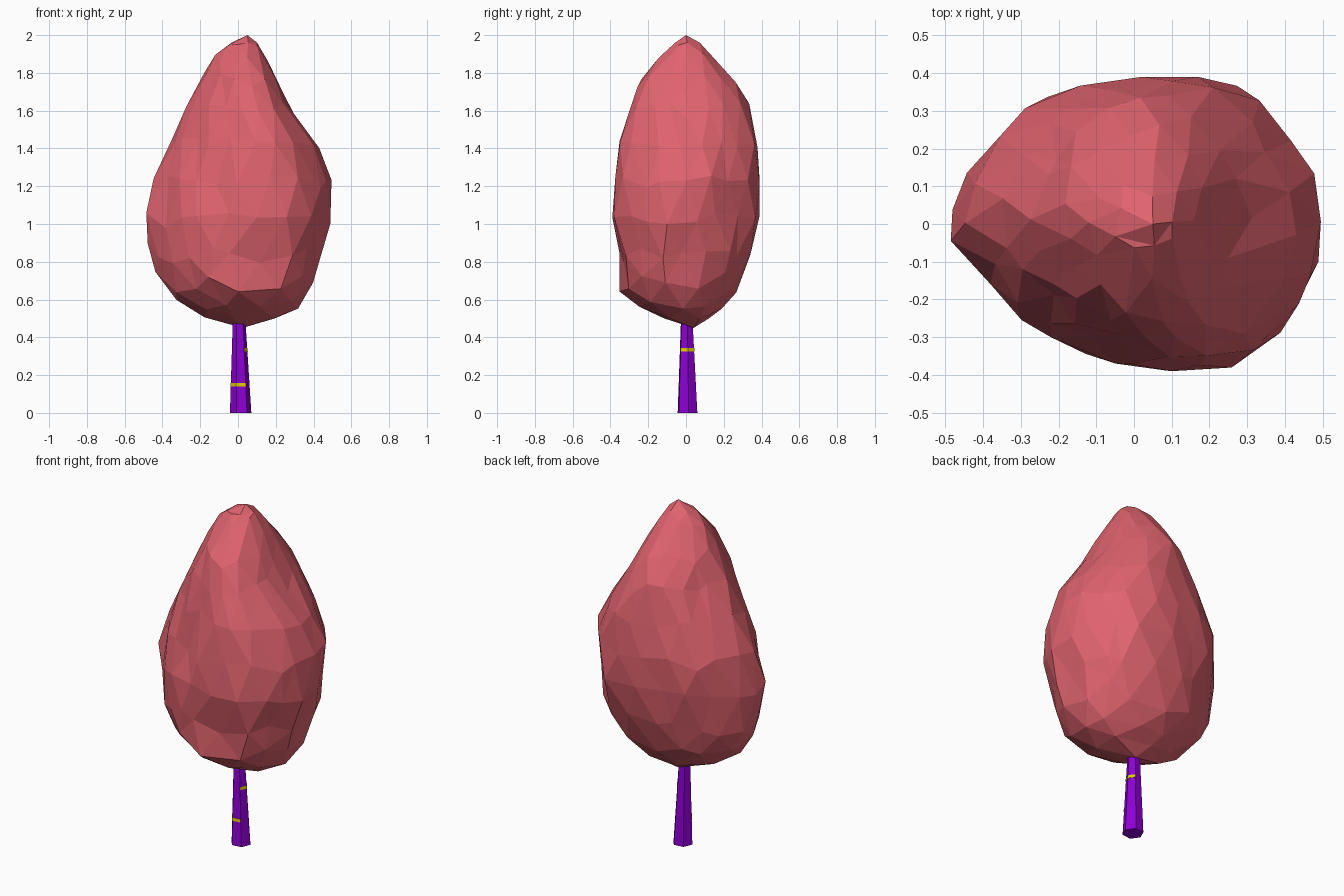
import bpy, bmesh, math, random
from mathutils import Vector

if "Cube" in bpy.data.objects:
    bpy.data.objects.remove(bpy.data.objects["Cube"])

random.seed(4)


def material(name, color):
    m = bpy.data.materials.new(name)
    m.diffuse_color = (*color, 1)
    m.use_nodes = True
    m.node_tree.nodes["Principled BSDF"].inputs["Base Color"].default_value = m.diffuse_color
    return m


def make_object(name, bm, mat):
    bmesh.ops.recalc_face_normals(bm, faces=bm.faces)
    me = bpy.data.meshes.new(name)
    bm.to_mesh(me)
    bm.free()
    me.materials.append(mat)
    ob = bpy.data.objects.new(name, me)
    bpy.context.collection.objects.link(ob)
    return ob


pink = material("foliage_pink", (0.74, 0.125, 0.155))
purple = material("trunk_purple", (0.27, 0.0, 0.66))
yellow = material("bark_yellow", (0.75, 0.62, 0.0))

# Foliage plan: radius compared with a plain ellipse, every 30 degrees from +x
plan = [1.0, 1.03, 1.1, 1.01, 0.97, 0.97, 0.98, 0.86, 0.9, 1.0, 1.09, 1.05]
# z, min x, max x, min y, max y
levels = [(0.45, -0.01, 0.06, 0.0, 0.08), (0.52, -0.22, 0.29, -0.18, 0.15),
          (0.6, -0.34, 0.36, -0.29, 0.23), (0.7, -0.44, 0.4, -0.345, 0.3),
          (0.85, -0.48, 0.45, -0.36, 0.345), (1.01, -0.5, 0.485, -0.395, 0.375),
          (1.2, -0.475, 0.5, -0.385, 0.395), (1.4, -0.38, 0.42, -0.355, 0.37),
          (1.55, -0.31, 0.32, -0.32, 0.355), (1.7, -0.23, 0.23, -0.28, 0.3),
          (1.82, -0.175, 0.18, -0.2, 0.19), (1.94, -0.09, 0.12, -0.08, 0.1),
          (2.0, 0.04, 0.06, -0.01, 0.01)]
# Hollows in the foliage (negative depth bulges): x, y, z, reach, depth
hollows = [(-0.12, -0.33, 1.2, 0.2, 0.06), (-0.08, -0.25, 1.5, 0.18, 0.06),
           (0.17, -0.33, 0.85, 0.14, 0.05), (0.05, -0.3, 0.66, 0.14, -0.05),
           (0.44, 0.02, 0.92, 0.15, 0.03), (0.2, 0.29, 1.55, 0.17, 0.04),
           (-0.2, 0.22, 1.55, 0.17, 0.04)]


def level_at(z):
    for a, b in zip(levels, levels[1:]):
        if z <= b[0]:
            t = (z - a[0]) / (b[0] - a[0])
            return [p + (q - p) * t for p, q in zip(a, b)]
    return levels[-1]


def plan_radius(angle):
    f = (angle / math.tau * 12) % 12
    i = int(f)
    return plan[i % 12] + (plan[(i + 1) % 12] - plan[i % 12]) * (f - i)


# Foliage: icosphere fitted to the levels and roughened
bm = bmesh.new()
bmesh.ops.create_icosphere(bm, subdivisions=3, radius=1)
for v in bm.verts:
    s = v.co.copy()
    flat = math.hypot(s.x, s.y)
    z = 1.225 + 0.775 * s.z
    if flat > 0.1:
        z = min(1.96, max(0.5, z + random.uniform(-0.035, 0.035)))
    _, x0, x1, y0, y1 = level_at(z)
    angle = math.atan2(s.y, s.x) + random.uniform(-0.07, 0.07)
    r = plan_radius(angle) * random.uniform(0.97, 1.035)
    if flat < 0.01:
        r = 0
    cx, cy = (x0 + x1) / 2, (y0 + y1) / 2
    p = Vector((cx + math.cos(angle) * (x1 - x0) / 2 * r,
                cy + math.sin(angle) * (y1 - y0) / 2 * r, z))
    inward = Vector((cx - p.x, cy - p.y, 0)).normalized()
    for hx, hy, hz, reach, depth in hollows:
        d = (p - Vector((hx, hy, hz))).length
        p += inward * depth * max(0, 1 - d / reach)
    p.x = min(0.495, max(-0.5, p.x))
    p.y = min(0.39, max(-0.39, p.y))
    v.co = p
make_object("foliage", bm, pink)


# Trunk: tapered six-sided post that leans slightly
def trunk_point(corner, z, grow=0.0):
    t = z / 0.48
    r = 0.057 + (0.034 - 0.057) * t + grow
    a = math.radians(6 + 60 * corner)
    return Vector((0.014 - 0.008 * t + r * math.cos(a),
                   0.008 - 0.004 * t + r * math.sin(a), z))


bm = bmesh.new()
low, high = [[bm.verts.new(trunk_point(i, z)) for i in range(6)] for z in (0, 0.48)]
for i in range(6):
    k = (i + 1) % 6
    bm.faces.new((low[i], low[k], high[k], high[i]))
bm.faces.new(low[::-1])
bm.faces.new(high)
make_object("trunk", bm, purple)


# Bark marks: thin strips wrapped round two sides of the trunk
def bark_mark(name, first_corner, z):
    bm = bmesh.new()
    loops = []
    for c in range(first_corner, first_corner + 3):
        loops.append([bm.verts.new(trunk_point(c, z + dz, g)) for dz, g in
                      ((-0.009, -0.004), (-0.009, 0.002),
                       (0.009, 0.002), (0.009, -0.004))])
    for a, b in zip(loops, loops[1:]):
        for i in range(4):
            k = (i + 1) % 4
            bm.faces.new((a[i], a[k], b[k], b[i]))
    bm.faces.new(loops[0])
    bm.faces.new(loops[-1])
    make_object(name, bm, yellow)


bark_mark("lower_bark_mark", 3, 0.15)
bark_mark("upper_bark_mark", 5, 0.335)
